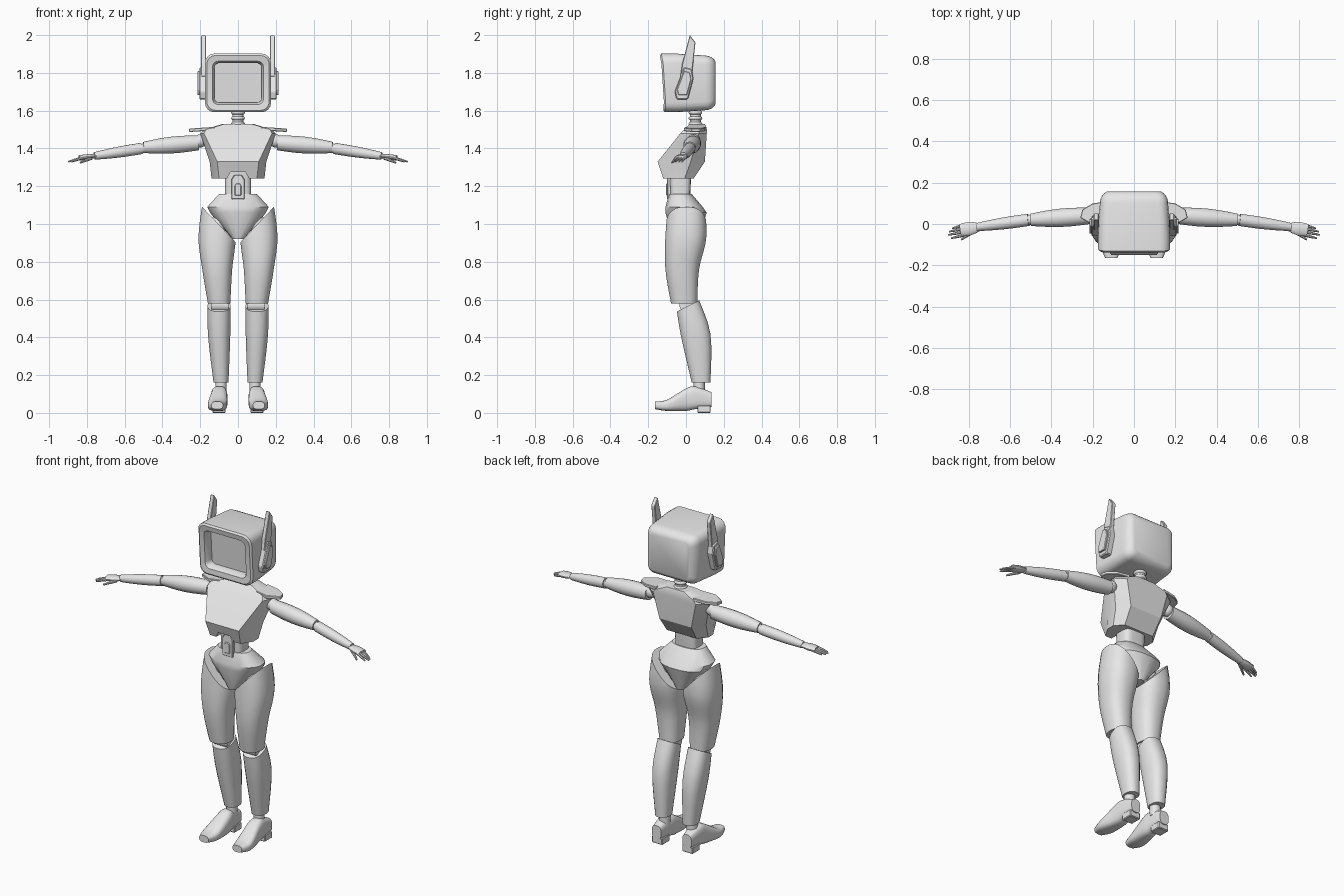
import bpy, bmesh, math
from mathutils import Vector

cube = bpy.data.objects.get("Cube")
if cube:
    bpy.data.objects.remove(cube, do_unlink=True)

grey = bpy.data.materials.new("light grey")
grey.use_nodes = True
grey.diffuse_color = (.8, .8, .8, 1)
grey.node_tree.nodes["Principled BSDF"].inputs["Base Color"].default_value = grey.diffuse_color


def place(axis, along, a, b):
    """Turn a position along an axis and a cross-section point into a 3D point."""
    return Vector({"x": (along, a, b), "y": (a, along, b), "z": (a, b, along)}[axis])


def finish(name, bm, mirror=False, bevel=None, angle=35):
    """Shade smooth below the given angle, add modifiers and link the object."""
    bmesh.ops.recalc_face_normals(bm, faces=bm.faces)
    for face in bm.faces:
        face.smooth = angle > 0
    for edge in bm.edges:
        edge.smooth = edge.calc_face_angle(0) < math.radians(angle)
    mesh = bpy.data.meshes.new(name)
    bm.to_mesh(mesh)
    bm.free()
    mesh.materials.append(grey)
    part = bpy.data.objects.new(name, mesh)
    bpy.context.collection.objects.link(part)
    if bevel:
        soft = part.modifiers.new("soft edge", "BEVEL")
        soft.width = bevel
        soft.segments = 1
    if mirror:
        part.modifiers.new("both sides", "MIRROR")
    return part


def skin(rings):
    """Bridge closed rings of points and cap both ends."""
    bm = bmesh.new()
    rows = [[bm.verts.new(point) for point in ring] for ring in rings]
    for low, high in zip(rows, rows[1:]):
        for i in range(len(low)):
            j = (i + 1) % len(low)
            bm.faces.new((low[i], low[j], high[j], high[i]))
    bm.faces.new(rows[0])
    bm.faces.new(rows[-1])
    return bm


def oval(sides, power):
    """Unit cross-section between a circle and a rounded square."""
    def soften(value):
        return math.copysign(abs(value) ** (2 / power), value)
    turns = [math.tau * (i + .5) / sides for i in range(sides)]
    return [(soften(math.cos(turn)), soften(math.sin(turn))) for turn in turns]


def flow(sections, steps):
    """Fill in a smooth curve through the given sections."""
    keys = [Vector(section) for section in sections]
    keys = [keys[0]] + keys + [keys[-1]]
    filled = []
    for before, start, end, after in zip(keys, keys[1:], keys[2:], keys[3:]):
        for step in range(steps):
            t = step / steps
            leave, arrive = (end - before) / 2, (after - start) / 2
            ease = t * t * (3 - 2 * t)
            filled.append(start.lerp(end, ease) + leave * t * (1 - t) ** 2 - arrive * t * t * (1 - t))
    return filled + [keys[-1]]


def loft(name, axis, sections, sides=20, power=2.4, steps=4, cut=None, **options):
    """Sections are (position, centre a, centre b, radius a, radius b)."""
    bm = skin([[place(axis, along, a + ra * u, b + rb * v) for u, v in oval(sides, power)]
               for along, a, b, ra, rb in flow(sections, steps)])
    if cut:
        point, normal = cut
        result = bmesh.ops.bisect_plane(bm, geom=bm.verts[:] + bm.edges[:] + bm.faces[:],
                                        plane_co=point, plane_no=normal, clear_outer=True)
        rim = [item for item in result["geom_cut"] if isinstance(item, bmesh.types.BMEdge)]
        bmesh.ops.holes_fill(bm, edges=rim)
    return finish(name, bm, **options)


def limb(name, start, end, radius, tip, bulge=0, flat=1, sides=16, steps=6, **options):
    """Tapered tube between two points, swelling in the middle."""
    start, end = Vector(start), Vector(end)
    turn = (end - start).to_track_quat("Z", "Y")
    rings = []
    for step in range(steps + 1):
        t = step / steps
        size = radius + (tip - radius) * t + bulge * math.sin(math.pi * t)
        rings.append([start.lerp(end, t) + turn @ Vector((u * size, v * size * flat, 0))
                      for u, v in oval(sides, 2)])
    return finish(name, skin(rings), **options)


def prism(name, axis, outline, near, far, **options):
    return finish(name, skin([[place(axis, along, a, b) for a, b in outline] for along in (near, far)]),
                  angle=0, **options)


def ball(name, centre, radius):
    bm = bmesh.new()
    bmesh.ops.create_uvsphere(bm, u_segments=16, v_segments=10, radius=radius)
    bmesh.ops.translate(bm, verts=bm.verts, vec=centre)
    return finish(name, bm, mirror=True)


def scaled(outline, factor, pivot):
    return [Vector(pivot).lerp(Vector(point), factor) for point in outline]


def head_ring(y, inset):
    """Rounded rectangle; the front leans forward at the brow and chin."""
    corner = max(.05 - inset / 2, .02)
    middle = 1.747
    ring = []
    for quarter, (side, up) in enumerate(((1, 1), (-1, 1), (-1, -1), (1, -1))):
        for step in range(5):
            turn = math.pi / 2 * (quarter + step / 4)
            x = side * (.175 - inset - corner) + corner * math.cos(turn)
            rise = up * (.155 - inset - corner) + corner * math.sin(turn)
            lean = max(rise * .2, -rise * .07) if y < -.06 or inset > .04 > y else 0
            ring.append((x, y - lean, middle + rise))
    return ring


# Head: rounded back, then a front rim folding in to a recessed screen
rings = []
for step in range(1, 6):
    turn = math.pi / 2 * step / 5
    rings.append(head_ring(.1 + .06 * math.cos(turn), .01 + .05 * (1 - math.sin(turn))))
for y, inset in ((-.05, 0), (-.1, 0), (-.11, .01), (-.11, .04), (-.09, .05), (-.06, .05)):
    rings.append(head_ring(y, inset))
finish("head", skin(rings))

# Ear pads and antennae
pad = [(-.01, 1.83), (.03, 1.82), (.04, 1.77), (.01, 1.66), (-.05, 1.66), (-.06, 1.7)]
prism("ear_pads", "x", pad, .16, .205, mirror=True, bevel=.005)
prism("ear_caps", "x", scaled(pad, .75, (-.01, 1.75)), .2, .215, mirror=True, bevel=.003)
prism("antennae", "x", [(-.03, 1.78), (-.02, 1.85), (.02, 2), (.05, 1.96), (.03, 1.78)],
      .17, .195, mirror=True, bevel=.003)

# Neck with rings
limb("neck", (0, .05, 1.5), (0, .05, 1.62), radius=.03, tip=.03)
for i in range(3):
    z = 1.52 + .03 * i
    limb(f"neck_ring_{i + 1}", (0, .05, z), (0, .05, z + .02), radius=.03, tip=.03, bulge=.007)

# Chest: height, front width, front y, side width, back y
rings = []
for z, front, fore, side, aft in ((1.24, .1, -.12, .14, .04), (1.33, .11, -.15, .15, .1),
                                  (1.48, .18, -.03, .2, .11), (1.5, .17, -.01, .18, .11),
                                  (1.53, .07, .02, .08, .1)):
    armpit = fore * .6 + aft * .4
    half = [(front, fore), (side, armpit), (side, (armpit + aft) / 2), (side * .7, aft)]
    rings.append([(x, y, z) for x, y in half] + [(-x, y, z) for x, y in reversed(half)])
chest = finish("chest", skin(rings), angle=28)
notch = prism("chest_notch_cutter", "y", [(-.08, 1.2), (.08, 1.2), (.04, 1.275), (-.04, 1.275)], -.25, -.02)
notch.hide_render = notch.hide_viewport = True
carve = chest.modifiers.new("notch", "BOOLEAN")
carve.operation = "DIFFERENCE"
carve.object = notch

# Shoulder plates, sloping down outwards
plate = [(.12, 0), (.19, -.01), (.26, .03), (.25, .07), (.2, .1), (.12, .11)]
finish("shoulder_plates", skin([[(x, y, top - .07 * x) for x, y in plate] for top in (1.505, 1.523)]),
       mirror=True, angle=0, bevel=.003)

# Waist and abdomen panel
loft("waist", "z", [(1.1, 0, -.03, .07, .05), (1.3, 0, -.03, .07, .06)], power=4)
arch = [(-.035, 1.13), (.035, 1.13), (.035, 1.235), (.02, 1.26), (-.02, 1.26), (-.035, 1.235)]
prism("abdomen_panel", "y", arch, -.1, -.06, bevel=.004)
prism("abdomen_rib", "y", scaled(arch, .5, (0, 1.17)), -.105, -.09, bevel=.003)

# Pelvis: flared rim above a V
loft("pelvis", "z", [(.92, 0, 0, .03, .07), (1.06, 0, 0, .15, .11), (1.09, 0, -.01, .165, .1),
                     (1.16, 0, -.03, .1, .06)], steps=1, angle=28)

# Legs
ball("hip_joints", (.1, 0, 1), .05)
loft("thighs", "z", [(.58, .1, -.01, .06, .07), (.76, .11, -.02, .08, .09), (.94, .11, 0, .1, .11),
                     (1.16, .1, 0, .08, .09)], cut=((.18, 0, 1.08), (-1, 0, .95)), mirror=True)
limb("knee_joints", (.05, 0, .57), (.14, 0, .57), radius=.035, tip=.035, mirror=True)
loft("shins", "z", [(.16, .09, .08, .04, .05), (.42, .1, .05, .06, .08), (.62, .1, 0, .06, .06)],
     cut=((.1, 0, .56), (0, -.5, 1)), mirror=True)
limb("ankles", (.09, .07, .1), (.09, .07, .19), radius=.03, tip=.03, mirror=True)
loft("feet", "y", [(-.165, .11, .04, .03, .02), (-.1, .11, .04, .05, .03), (0, .1, .07, .045, .06),
                   (.05, .1, .08, .04, .06), (.135, .1, .07, .03, .04)], power=3, mirror=True)
prism("heels", "z", [(.065, .06), (.135, .06), (.135, .13), (.065, .13)], 0, .04, mirror=True, bevel=.004)

# Arms
ball("shoulder_joints", (.2, .04, 1.44), .035)
limb("upper_arms", (.21, .04, 1.43), (.5, .02, 1.405), radius=.04, tip=.03, bulge=.01, mirror=True)
ball("elbow_joints", (.505, .02, 1.4), .025)
limb("forearms", (.51, .02, 1.4), (.76, -.015, 1.36), radius=.03, tip=.02, bulge=.004, mirror=True)
limb("palms", (.75, -.015, 1.36), (.84, -.03, 1.35), radius=.02, tip=.03, bulge=.008, flat=.45, mirror=True)

# Fingers and thumbs
for i, reach in enumerate((.88, .895, .9, .885)):
    y = -.006 - .016 * i
    limb(f"fingers_{i + 1}", (.825, y, 1.35), (reach, y - .015, 1.33), radius=.008, tip=.004,
         bulge=.001, sides=8, mirror=True)
limb("thumbs", (.775, -.035, 1.35), (.835, -.075, 1.325), radius=.01, tip=.005, sides=8, mirror=True)
